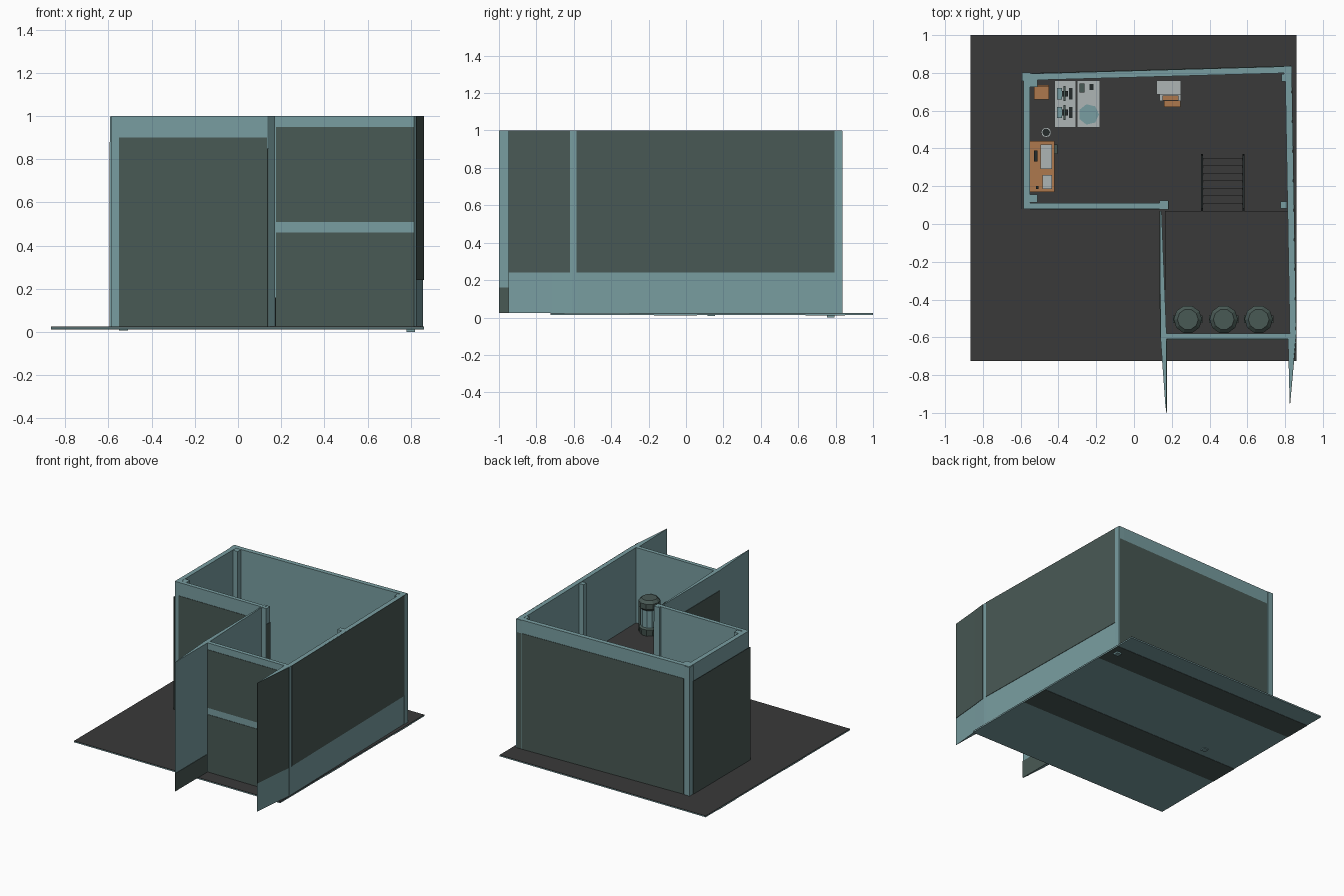
import bpy, bmesh, math
from mathutils import Vector

if "Cube" in bpy.data.objects:
    bpy.data.objects.remove(bpy.data.objects["Cube"])


def material(name, r, g, b):
    m = bpy.data.materials.new(name)
    m.diffuse_color = (r, g, b, 1)
    m.use_nodes = True
    m.node_tree.nodes["Principled BSDF"].inputs["Base Color"].default_value = m.diffuse_color
    return m


TEAL = material("teal", 0.19, 0.34, 0.355)
DARK = material("dark_green", 0.066, 0.100, 0.090)
FLOOR = material("charcoal", 0.042, 0.042, 0.042)
GREY = material("light_grey", 0.42, 0.46, 0.46)
ORANGE = material("orange_wood", 0.42, 0.19, 0.075)
BLACK = material("near_black", 0.018, 0.024, 0.024)


def finish(name, bm, mat):
    bmesh.ops.recalc_face_normals(bm, faces=bm.faces)
    me = bpy.data.meshes.new(name)
    bm.to_mesh(me)
    bm.free()
    me.materials.append(mat)
    ob = bpy.data.objects.new(name, me)
    bpy.context.collection.objects.link(ob)
    return ob


def prism(name, pts, z0, z1, mat):
    """Extrude a plan outline from z0 to z1."""
    bm = bmesh.new()
    f = bm.faces.new([bm.verts.new((x, y, z0)) for x, y in pts])
    ext = bmesh.ops.extrude_face_region(bm, geom=[f])
    vs = [g for g in ext["geom"] if isinstance(g, bmesh.types.BMVert)]
    bmesh.ops.translate(bm, vec=(0, 0, z1 - z0), verts=vs)
    return finish(name, bm, mat)


def box(name, x0, x1, y0, y1, z0, z1, mat):
    return prism(name, [(x0, y0), (x1, y0), (x1, y1), (x0, y1)], z0, z1, mat)


def panel(name, p, q, z0, z1, mat, t=0.003):
    """Thin painted plate standing on the right-hand side of the line p to q."""
    p, q = Vector(p), Vector(q)
    d = (q - p).normalized()
    n = Vector((d.y, -d.x)) * t
    return prism(name, [p, q, q + n, p + n], z0, z1, mat)


def lathe(name, x, y, profile, mat, sides=10):
    """Stack of rings (radius, z) closed at both ends."""
    bm = bmesh.new()
    rings = []
    for r, z in profile:
        rings.append([bm.verts.new((x + r * math.cos(2 * math.pi * i / sides),
                                    y + r * math.sin(2 * math.pi * i / sides), z))
                      for i in range(sides)])
    for a, b in zip(rings, rings[1:]):
        for i in range(sides):
            j = (i + 1) % sides
            bm.faces.new((a[i], a[j], b[j], b[i]))
    bm.faces.new(rings[0])
    bm.faces.new(rings[-1])
    return finish(name, bm, mat)


G = 0.025    # floor level
P = 0.43     # platform level

# Floor slab, with dark stripes underneath
box("floor_slab", -0.865, 0.86, -0.725, 1.0, 0.014, 0.022, TEAL)
box("floor_surface", -0.865, 0.86, -0.725, 1.0, 0.022, G, FLOOR)
for y0, y1 in [(0.64, 0.85), (-0.17, 0.06)]:
    box("underside_stripe", -0.865, 0.86, y0, y1, 0.012, 0.014, DARK)

# Walls
prism("back_wall", [(-0.585, 0.76), (0.83, 0.80), (0.83, 0.835), (-0.585, 0.795)], G, 1, TEAL)
box("left_wall", -0.585, -0.55, 0.09, 0.79, G, 1, TEAL)
box("front_left_wall", -0.585, 0.16, 0.08, 0.11, G, 1, TEAL)
prism("right_wall", [(0.825, -0.6), (0.857, -0.6), (0.833, 0.82), (0.80, 0.82)], G, 1, TEAL)
box("front_right_wall", 0.145, 0.857, -0.61, -0.58, G, 1, TEAL)
prism("inner_side_wall", [(0.137, 0.07), (0.146, 0.07), (0.172, -0.58), (0.172, -1.0),
                          (0.166, -0.96), (0.14, -0.6)], G, 1, TEAL)
prism("right_wing", [(0.815, -0.6), (0.857, -0.6), (0.845, -0.72), (0.824, -0.95)], G, 1, TEAL)

# Corner posts; two run down through the slab
for name, x, y, w, z0 in [("back_left_post", -0.57, 0.78, 0.022, G),
                          ("back_right_post", 0.815, 0.815, 0.022, G),
                          ("middle_post", 0.158, 0.10, 0.024, G),
                          ("inner_right_post", 0.793, 0.10, 0.018, G),
                          ("right_foot_post", 0.80, 0.775, 0.02, 0.0),
                          ("left_foot_post", -0.53, 0.135, 0.02, 0.008),
                          ("inner_left_post", -0.53, 0.745, 0.02, G)]:
    box(name, x - w, x + w, y - w, y + w, z0, 0.998, TEAL)

# Painted dark areas on the outer faces
panel("back_paint", (0.83, 0.835), (-0.54, 0.7965), G, 0.90, DARK)
panel("left_paint", (-0.592, 0.76), (-0.592, 0.08), G, 0.88, DARK)
panel("front_left_paint", (-0.55, 0.08), (0.135, 0.08), G, 0.90, DARK)
panel("front_lower_paint", (0.175, -0.61), (0.82, -0.61), G, 0.46, DARK)
panel("front_upper_paint", (0.175, -0.61), (0.82, -0.61), 0.51, 0.95, DARK)
panel("right_paint", (0.857, -0.585), (0.8335, 0.80), 0.24, 1, DARK)
panel("right_wing_paint_a", (0.845, -0.72), (0.857, -0.62), 0.24, 1, DARK)
panel("right_wing_paint_b", (0.824, -0.95), (0.845, -0.72), 0.24, 1, DARK)
panel("left_wing_paint", (0.172, -1.0), (0.172, -0.62), G, 0.16, DARK)
panel("inner_side_paint", (0.137, 0.07), (0.14, -0.6), G, 0.85, DARK)
panel("middle_post_paint", (0.182, 0.078), (0.182, 0.122), G, 0.88, DARK)

# Raised platform
box("platform", 0.165, 0.83, -0.59, 0.07, P - 0.03, P, FLOOR)

# Stairs up to the platform
N = 7
for i in range(N):
    y = 0.35 - i * 0.04
    z = G + (i + 1) * (P - G) / (N + 1)
    box("stair_tread", 0.36, 0.58, y - 0.04, y, z - 0.008, z, FLOOR)
for x in (0.355, 0.575):
    ob = box("stair_stringer", -0.005, 0.005, 0, 1, -0.02, 0.02, BLACK)
    for v in ob.data.vertices:        # slope the beam from floor to platform
        t = v.co.y
        v.co = (x + v.co.x + 0.005, 0.37 - 0.30 * t, G + 0.02 + (P - G - 0.02) * t + v.co.z)
    for y, z in [(0.365, G), (0.08, P)]:
        box("stair_rail_post", x, x + 0.008, y - 0.004, y + 0.004, z, z + 0.12, BLACK)

# Drums on the platform: dark ends, teal waist, side lugs
for x in (0.285, 0.475, 0.66):
    y = -0.505
    lathe("drum_base", x, y, [(0.065, P), (0.072, P + 0.05), (0.06, P + 0.06)], DARK)
    lathe("drum_body", x, y, [(0.06, P + 0.05), (0.06, P + 0.20)], TEAL)
    lathe("drum_cap", x, y, [(0.062, P + 0.19), (0.075, P + 0.205), (0.075, P + 0.245),
                             (0.055, P + 0.265)], DARK)
    for s in (-1, 1):
        box("drum_lug", x + s * 0.066 - 0.012, x + s * 0.066 + 0.012, y - 0.02, y + 0.02,
            P, P + 0.22, DARK)


def desk(name, x0, x1, y0, y1, h, mat):
    """Table top on four legs."""
    box(name + "_top", x0, x1, y0, y1, h - 0.012, h, mat)
    for x in (x0, x1 - 0.012):
        for y in (y0, y1 - 0.012):
            box(name + "_leg", x, x + 0.012, y, y + 0.012, G, h - 0.012, mat)


# Double grey desk with equipment
H = 0.15
desk("grey_desk_left", -0.42, -0.307, 0.51, 0.76, H, GREY)
desk("grey_desk_right", -0.303, -0.18, 0.51, 0.76, H, GREY)
for y in (0.59, 0.69):
    box("monitor", -0.372, -0.362, y - 0.04, y + 0.04, H + 0.02, H + 0.08, DARK)
    box("monitor_stand", -0.385, -0.35, y - 0.015, y + 0.015, H, H + 0.025, BLACK)
    box("keyboard", -0.345, -0.325, y - 0.03, y + 0.03, H, H + 0.006, BLACK)
    box("computer_case", -0.408, -0.382, y - 0.03, y + 0.03, H, H + 0.03, TEAL)
box("handset", -0.288, -0.262, 0.695, 0.745, H, H + 0.012, DARK)
box("notebook", -0.235, -0.215, 0.71, 0.74, H, H + 0.006, BLACK)
lathe("paper_stack", -0.24, 0.58, [(0.055, H), (0.055, H + 0.006)], TEAL, 7)

# Orange desk with papers and machines
desk("orange_desk", -0.55, -0.42, 0.17, 0.44, H, ORANGE)
box("paper_pile", -0.495, -0.435, 0.29, 0.42, H, H + 0.03, GREY)
box("loose_sheets", -0.485, -0.435, 0.185, 0.26, H, H + 0.008, GREY)
box("desk_machine", -0.53, -0.51, 0.33, 0.39, H, H + 0.04, BLACK)
box("desk_stamp", -0.52, -0.505, 0.185, 0.20, H, H + 0.02, BLACK)
box("desk_side_box", -0.42, -0.405, 0.37, 0.42, G, 0.12, DARK)

# Chair
box("chair_seat", -0.53, -0.45, 0.66, 0.735, 0.085, 0.10, ORANGE)
box("chair_back", -0.53, -0.45, 0.725, 0.737, 0.10, 0.18, ORANGE)
for x in (-0.53, -0.46):
    for y in (0.66, 0.725):
        box("chair_leg", x, x + 0.01, y, y + 0.01, G, 0.085, ORANGE)

# Waste bin
lathe("waste_bin", -0.465, 0.485, [(0.02, G), (0.027, 0.09)], GREY, 12)
lathe("waste_bin_inside", -0.465, 0.485, [(0.02, 0.09), (0.02, 0.091)], BLACK, 12)

# Grey cabinet with wooden items in front
box("cabinet", 0.12, 0.25, 0.685, 0.76, G, 0.20, GREY)
box("cabinet_shelf", 0.135, 0.25, 0.65, 0.685, G, 0.12, GREY)
box("wooden_crate", 0.16, 0.245, 0.62, 0.65, G, 0.09, ORANGE)
box("wooden_drawer", 0.15, 0.235, 0.655, 0.68, 0.12, 0.13, ORANGE)
